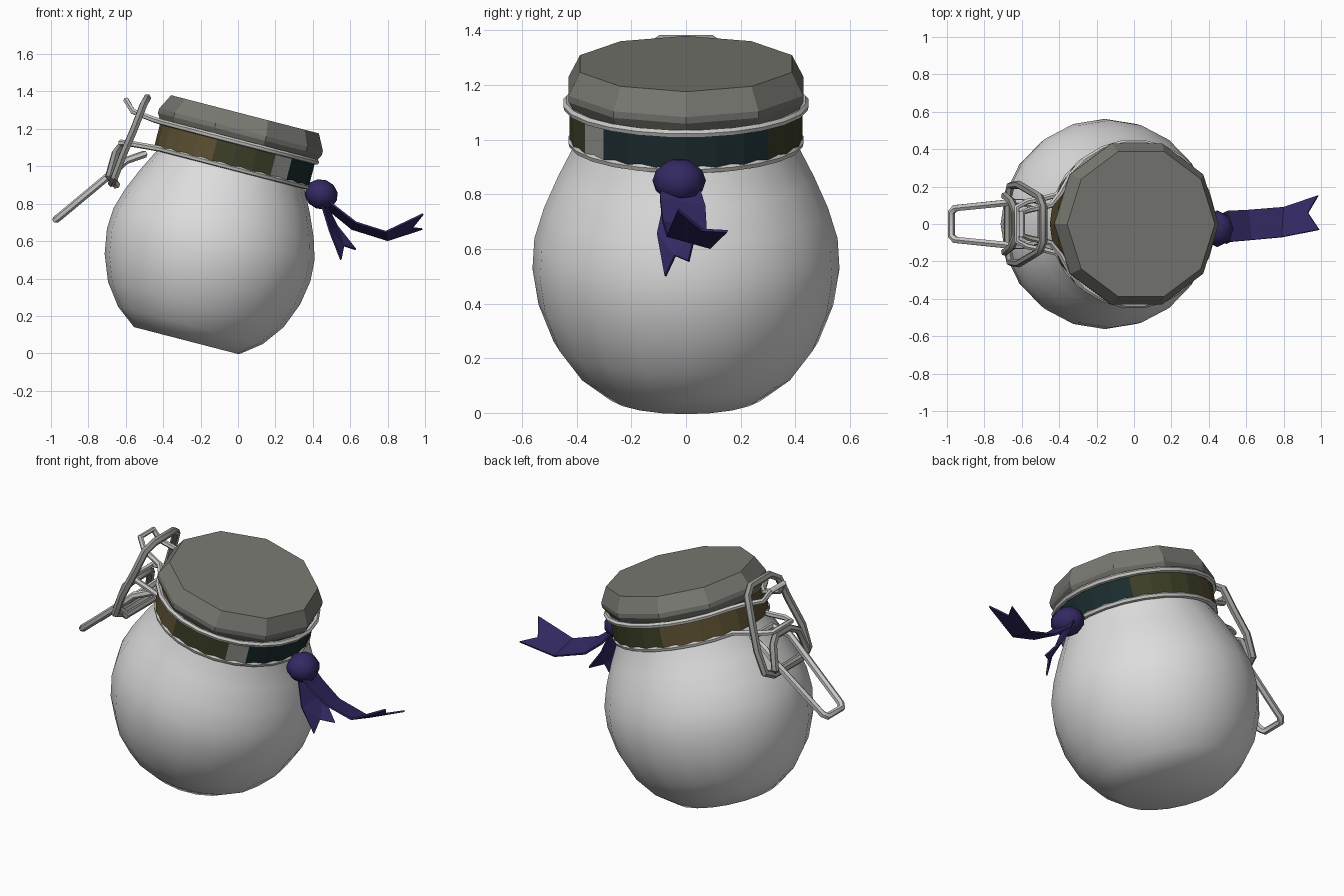
import bpy, bmesh, math
from mathutils import Matrix, Vector

if "Cube" in bpy.data.objects:
    bpy.data.objects.remove(bpy.data.objects["Cube"])

# The jar leans: its axis frame has its origin at the lid top centre
TILT = Matrix.Translation((0.0375, 0, 1.278)) @ Matrix.Rotation(math.radians(14.5), 4, 'Y')
COL = {
    "jar_white": (0.72, 0.72, 0.72),
    "lid_grey": (0.19, 0.19, 0.17),
    "wire_light": (0.58, 0.58, 0.56),
    "wire_grey": (0.30, 0.30, 0.28),
    "band_brown": (0.105, 0.078, 0.032),
    "band_olive": (0.045, 0.049, 0.02),
    "band_teal": (0.011, 0.025, 0.028),
    "ribbon_purple": (0.033, 0.022, 0.125),
}
MAT = {}
for n, c in COL.items():
    MAT[n] = bpy.data.materials.new(n)
    MAT[n].diffuse_color = (*c, 1)


def add(name, verts, faces, mats, smooth=None):
    me = bpy.data.meshes.new(name)
    me.from_pydata(verts, [], faces)
    ob = bpy.data.objects.new(name, me)
    bpy.context.collection.objects.link(ob)
    for m in mats:
        me.materials.append(MAT[m])
    bm = bmesh.new()
    bm.from_mesh(me)
    bmesh.ops.remove_doubles(bm, verts=bm.verts, dist=1e-4)
    bmesh.ops.recalc_face_normals(bm, faces=bm.faces)
    bm.to_mesh(me)
    bm.free()
    if smooth:
        bpy.ops.object.select_all(action='DESELECT')
        ob.select_set(True)
        bpy.context.view_layer.objects.active = ob
        bpy.ops.object.shade_smooth_by_angle(angle=math.radians(smooth))
    return ob


def lathe(name, prof, n, mats, smooth=None, closed=False):
    """Spin (radius, height) points round the jar axis; cap open ends."""
    verts = [TILT @ Vector((r * math.cos(2 * math.pi * i / n), r * math.sin(2 * math.pi * i / n), h))
             for r, h in prof for i in range(n)]
    k = len(prof)
    faces = [(j * n + i, j * n + (i + 1) % n, (j + 1) % k * n + (i + 1) % n, (j + 1) % k * n + i)
             for j in range(k if closed else k - 1) for i in range(n)]
    if not closed:
        faces += [tuple(range(n)), tuple(range((k - 1) * n, k * n))]
    return add(name, verts, faces, mats, smooth)


def wire(name, pts, radius, mat):
    """Closed loop of round wire through the points."""
    cu = bpy.data.curves.new(name, 'CURVE')
    cu.dimensions = '3D'
    cu.bevel_depth = radius
    cu.bevel_resolution = 1
    sp = cu.splines.new('POLY')
    sp.points.add(len(pts) - 1)
    for p, q in zip(sp.points, pts):
        p.co = (*q, 1)
    sp.use_cyclic_u = True
    ob = bpy.data.objects.new(name, cu)
    bpy.context.collection.objects.link(ob)
    cu.materials.append(MAT[mat])
    bpy.ops.object.select_all(action='DESELECT')
    ob.select_set(True)
    bpy.context.view_layer.objects.active = ob
    bpy.ops.object.convert(target='MESH')
    bpy.ops.object.shade_smooth_by_angle(angle=math.radians(50))


def mirrored(half):
    """Half loop (y > 0) followed by its mirror image in reverse."""
    return half + [(x, -y, z) for x, y, z in reversed(half)]


# Jar body with flat base and neck
lathe("jar_body", [(.29, -1.25), (.40, -1.165), (.485, -1.05), (.54, -.91), (.562, -.775),
                   (.555, -.66), (.52, -.545), (.468, -.425), (.405, -.30), (.395, -.25), (.395, -.12)],
      20, ["jar_white"], 40)

# Ten-sided bevelled lid
lathe("lid", [(.408, 0), (.452, -.085), (.452, -.11), (.42, -.165)], 10, ["lid_grey"])

# Cloth band round the neck, coloured by direction
band = lathe("neck_band", [(.427, -.15), (.427, -.295), (.398, -.295), (.398, -.15)], 24,
             ["band_teal", "band_olive", "band_brown", "wire_grey"], closed=True)
inv = TILT.inverted()
for f in band.data.polygons:
    c = inv @ f.center
    a = math.degrees(math.atan2(c.y, c.x))
    f.material_index = 0 if abs(a) < 45 else 1 if abs(a) < 105 else 2
    if -60 < a < -45:
        f.material_index = 3


# Two wire hoops, each drawn out into an eye at the clasp
def hoop(name, r, h, eye):
    arc = [(r * math.cos(math.radians(a)), r * math.sin(math.radians(a)), h) for a in range(8, 160, 15)]
    wire(name, [TILT @ Vector(p) for p in mirrored(arc + eye)], .016, "wire_light")


hoop("upper_hoop", .437, -.152, [(-.46, .10, -.15), (-.585, .075, -.135), (-.635, .06, -.085)])
hoop("lower_hoop", .418, -.292, [(-.45, .14, -.297), (-.55, .12, -.305), (-.605, .09, -.312)])

# Clasp: tall link and swinging lever
wire("clasp_link", mirrored([(-.485, .09, 1.365), (-.505, .145, 1.33), (-.555, .175, 1.20),
                             (-.615, .21, 1.06), (-.66, .205, .94), (-.675, .14, .91)]), .022, "wire_grey")
wire("clasp_lever", mirrored([(-.975, .065, .715), (-.955, .085, .73), (-.66, .115, .975),
                              (-.60, .115, 1.03), (-.50, .09, 1.065)]), .02, "wire_light")
wire("clasp_pivot", mirrored([(-.63, .06, 1.10), (-.655, .12, 1.07), (-.69, .15, .95),
                              (-.65, .12, .90)]), .022, "wire_grey")

# Ribbon knot
bm = bmesh.new()
bmesh.ops.create_uvsphere(bm, u_segments=8, v_segments=6, radius=1)
bm.transform(Matrix.Translation((.445, -.025, .85)) @ Matrix.Rotation(math.radians(20), 4, 'Y')
             @ Matrix.Diagonal((.09, .098, .08, 1)))
me = bpy.data.meshes.new("ribbon_knot")
bm.to_mesh(me)
bm.free()
me.materials.append(MAT["ribbon_purple"])
knot = bpy.data.objects.new("ribbon_knot", me)
bpy.context.collection.objects.link(knot)
bpy.ops.object.select_all(action='DESELECT')
knot.select_set(True)
bpy.context.view_layer.objects.active = knot
bpy.ops.object.shade_smooth_by_angle(angle=math.radians(50))


# Ribbon tails: paired edge points, ending in a notch
def tail(name, pairs, notch):
    verts = [p for pr in pairs for p in pr] + [notch]
    n = len(pairs)
    faces = [(2 * i, 2 * i + 1, 2 * i + 3, 2 * i + 2) for i in range(n - 2)]
    # the last section is split at the notch
    a, b, c, d, e = 2 * n - 4, 2 * n - 3, 2 * n - 2, 2 * n - 1, 2 * n
    faces += [(a, b, e), (a, e, c), (b, d, e)]
    ob = add(name, verts, faces, ["ribbon_purple"])
    m = ob.modifiers.new("thickness", 'SOLIDIFY')
    m.thickness = .01
    m.offset = 0


tail("long_ribbon_tail", [((.46, -.09, .84), (.46, .05, .82)), ((.52, -.095, .785), (.50, .07, .755)),
                          ((.63, -.085, .70), (.61, .075, .665)), ((.79, -.07, .65), (.80, .09, .605)),
                          ((.99, -.03, .745), (.985, .152, .665))], (.93, .06, .67))
tail("short_ribbon_tail", [((.44, -.07, .82), (.46, .05, .82)), ((.49, -.105, .655), (.53, .04, .68)),
                           ((.55, -.005, .495), (.63, -.075, .555))][:2]
     + [((.55, -.075, .50), (.63, .01, .555))], (.565, -.04, .575))

for m in bpy.data.materials:
    if m.users and not m.is_grease_pencil:
        m.use_nodes = True
        m.node_tree.nodes["Principled BSDF"].inputs["Base Color"].default_value = m.diffuse_color
